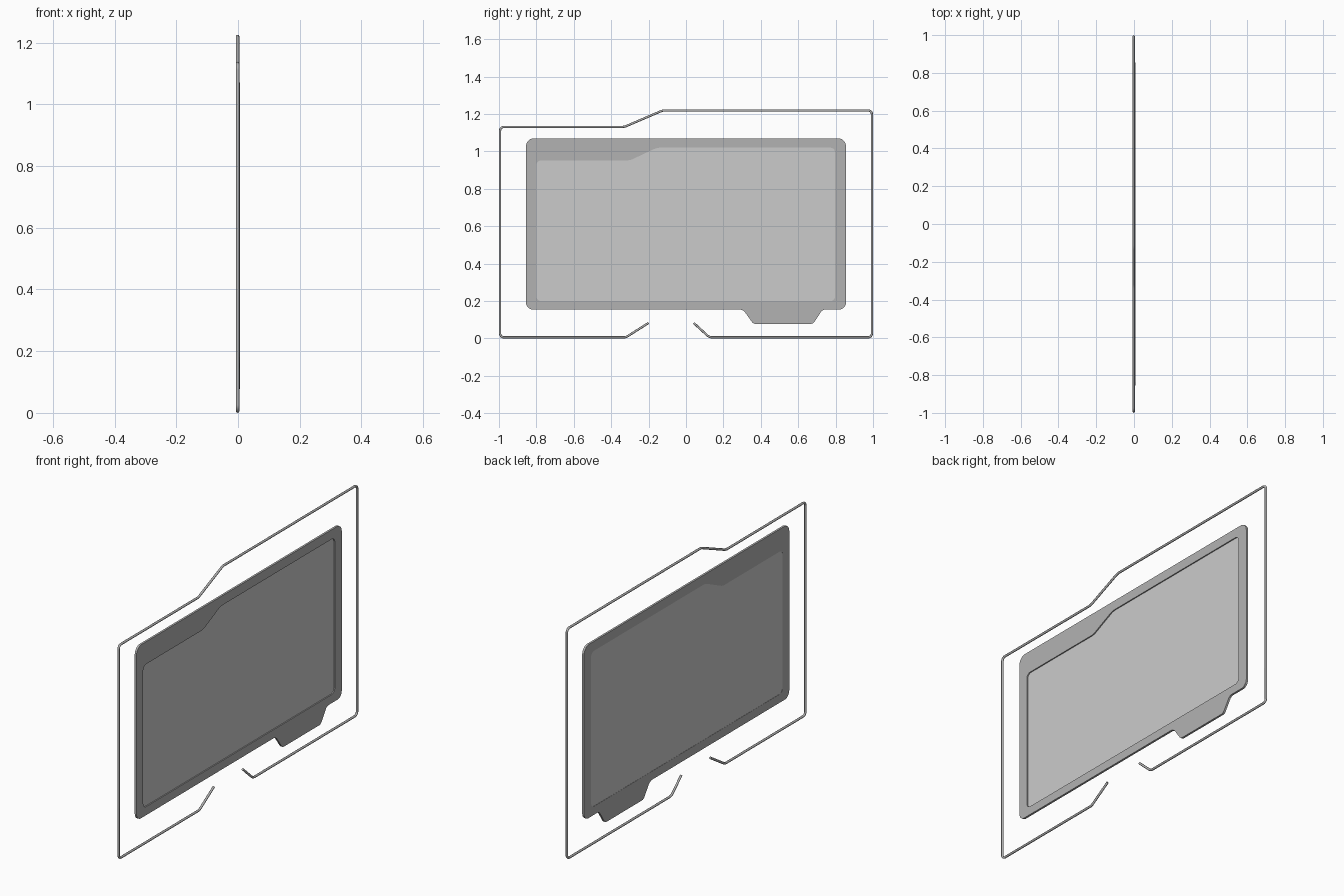
import bpy, bmesh, math
from mathutils import Vector

if "Cube" in bpy.data.objects:
    bpy.data.objects.remove(bpy.data.objects["Cube"])


def rounded(points, closed=True, steps=5):
    """Fillet each (y, z, radius) corner and return a list of 2D points."""
    out, n = [], len(points)
    for i, (y, z, r) in enumerate(points):
        p = Vector((y, z))
        if r == 0 or (not closed and i in (0, n - 1)):
            out.append(p)
            continue
        a = (Vector(points[i - 1][:2]) - p).normalized()
        b = (Vector(points[(i + 1) % n][:2]) - p).normalized()
        half = a.angle(b) / 2
        centre = p + (a + b).normalized() * (r / math.sin(half))
        t = r / math.tan(half)
        va, vb = p + a * t - centre, p + b * t - centre
        for k in range(steps + 1):
            v = va.lerp(vb, k / steps).normalized() * r
            out.append(centre + v)
    return out


def plate(name, loops, x0, x1, material=None):
    """Fill outlines (outer, then holes) in the YZ plane and extrude along x."""
    bm = bmesh.new()
    edges = []
    for loop in loops:
        vs = [bm.verts.new((x0, p.x, p.y)) for p in loop]
        edges += [bm.edges.new((vs[i - 1], vs[i])) for i in range(len(vs))]
    bmesh.ops.triangle_fill(bm, edges=edges, use_beauty=True)
    ext = bmesh.ops.extrude_face_region(bm, geom=bm.faces[:], use_keep_orig=True)
    moved = [g for g in ext["geom"] if isinstance(g, bmesh.types.BMVert)]
    bmesh.ops.translate(bm, verts=moved, vec=(x1 - x0, 0, 0))
    bmesh.ops.recalc_face_normals(bm, faces=bm.faces[:])
    me = bpy.data.meshes.new(name)
    bm.to_mesh(me)
    bm.free()
    ob = bpy.data.objects.new(name, me)
    bpy.context.collection.objects.link(ob)
    if material:
        me.materials.append(material)
    return ob


dark = bpy.data.materials.new("dark_grey")
dark.diffuse_color = (0.45, 0.45, 0.45, 1)
dark.use_nodes = True
dark.node_tree.nodes["Principled BSDF"].inputs["Base Color"].default_value = dark.diffuse_color

# Panel outlines
border = rounded([
    (-0.855, 0.155, 0.035), (0.305, 0.155, 0.04), (0.36, 0.078, 0.025),
    (0.68, 0.078, 0.025), (0.73, 0.155, 0.03), (0.855, 0.155, 0.035),
    (0.855, 1.07, 0.04), (-0.855, 1.07, 0.04)])
window = rounded([
    (-0.80, 0.20, 0.025), (0.797, 0.20, 0.025), (0.797, 1.02, 0.025),
    (-0.155, 1.02, 0.08), (-0.30, 0.952, 0.08), (-0.80, 0.952, 0.025)])

# Border frame with recessed screen
plate("panel_border", [border, window], -0.004, 0.007, dark)
plate("screen_panel", [window], -0.003, 0.001)

# Outer rod, open at the bottom
path = rounded([
    (-0.20, 0.083, 0), (-0.322, 0.006, 0.04), (-0.994, 0.006, 0.02),
    (-0.994, 1.131, 0.02), (-0.33, 1.131, 0.06), (-0.125, 1.219, 0.06),
    (0.994, 1.219, 0.02), (0.994, 0.006, 0.02), (0.125, 0.006, 0.04),
    (0.041, 0.083, 0)], closed=False)
cu = bpy.data.curves.new("outer_rod", "CURVE")
cu.dimensions = "3D"
cu.bevel_depth = 0.006
cu.bevel_resolution = 2
cu.use_fill_caps = True
sp = cu.splines.new("POLY")
sp.points.add(len(path) - 1)
for pt, p in zip(sp.points, path):
    pt.co = (-0.001, p.x, p.y, 1)
rod = bpy.data.objects.new("outer_rod", cu)
bpy.context.collection.objects.link(rod)
bpy.context.view_layer.objects.active = rod
rod.select_set(True)
bpy.ops.object.convert(target="MESH")
rod = bpy.context.object
rod.data.materials.append(dark)
bpy.ops.object.shade_smooth_by_angle(angle=math.radians(50))
